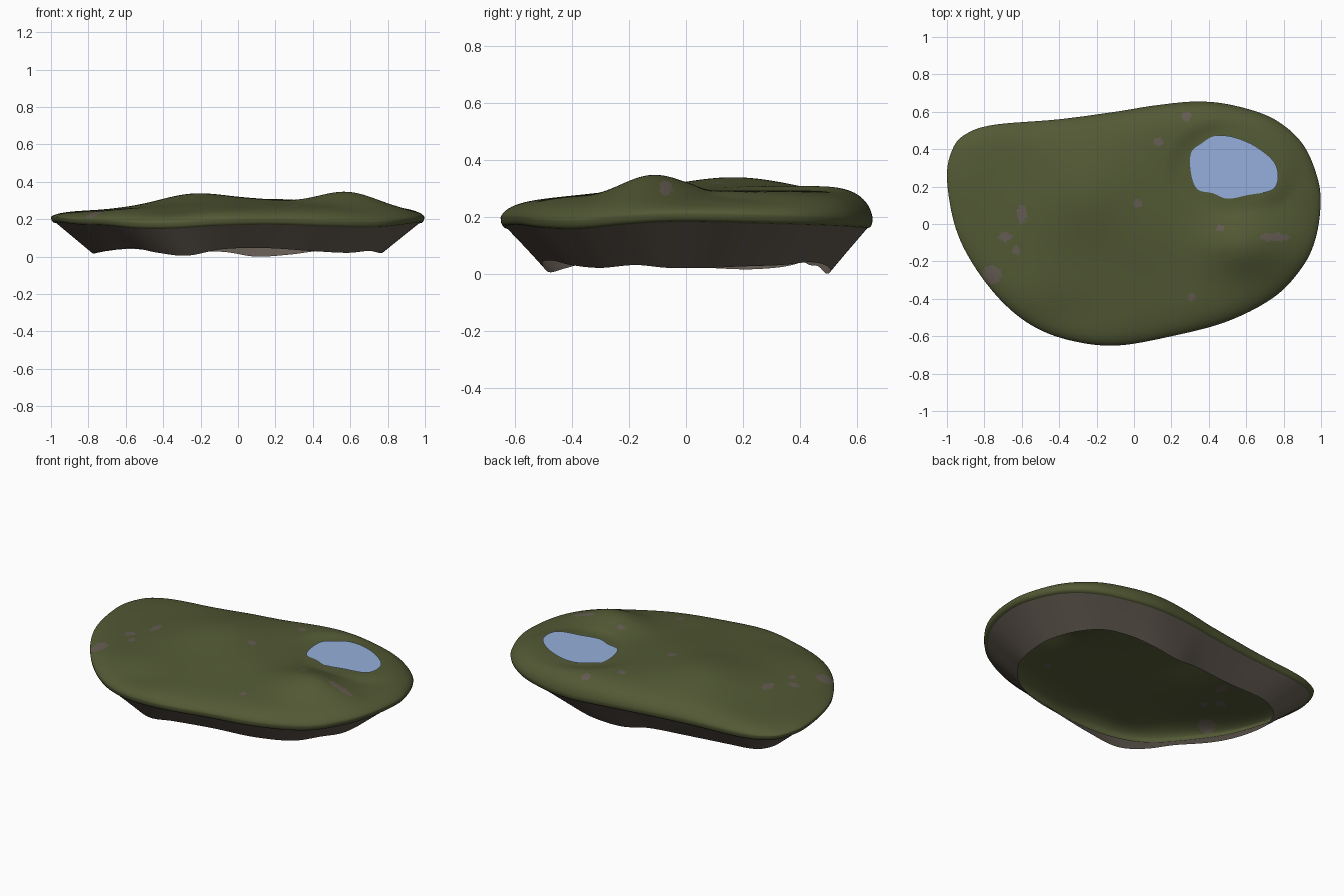
import bpy, math

if "Cube" in bpy.data.objects:
    bpy.data.objects.remove(bpy.data.objects["Cube"])


def material(name, rgb):
    m = bpy.data.materials.new(name)
    m.diffuse_color = (*rgb, 1)
    m.use_nodes = True
    m.node_tree.nodes["Principled BSDF"].inputs["Base Color"].default_value = m.diffuse_color
    return m


GRASS = material("moss green", (0.085, 0.10, 0.035))
ROCK = material("brown rock", (0.128, 0.106, 0.085))
WATER = material("pond blue", (0.30, 0.43, 0.71))

# Island edge: x, y, height of the turf's lower lip, height of the rock's foot
EDGE = [
    (-1.00, 0.25, .180, .015), (-.97, .40, .175, .02), (-.90, .48, .17, .03), (-.75, .53, .165, .04),
    (-.40, .56, .165, .03), (-.10, .60, .165, .025), (.12, .635, .165, .00), (.35, .655, .16, .01),
    (.55, .63, .16, .03), (.75, .56, .165, .04), (.90, .43, .17, .03), (.98, .25, .175, .025),
    (.997, .10, .18, .02), (.97, -.08, .18, .02), (.90, -.23, .17, .03), (.75, -.39, .155, .02),
    (.50, -.52, .16, .03), (.20, -.60, .17, .045), (-.10, -.65, .165, .04), (-.35, -.62, .15, .005),
    (-.55, -.54, .15, .02), (-.72, -.40, .165, .045), (-.87, -.20, .17, .035), (-.96, 0.0, .18, .025),
]
POND = [(.305, .38), (.36, .43), (.43, .47), (.53, .465), (.65, .415), (.75, .33), (.77, .24),
        (.735, .18), (.61, .155), (.50, .135), (.42, .165), (.34, .185), (.305, .27)]
# Bare rock patches: x, y, half width, half depth
PATCHES = [(-.76, -.27, .05, .05), (-.60, .05, .024, .05), (-.69, -.07, .035, .024),
           (-.63, -.14, .022, .024), (.02, .11, .026, .022), (.13, .44, .028, .024),
           (.28, .575, .026, .024), (.75, -.07, .08, .022), (.31, -.39, .02, .024), (.46, -.02, .02, .02)]
POND_Z = 0.298


def smooth_loop(points, steps):
    """Closed Catmull-Rom curve through points of any dimension."""
    out, n = [], len(points)
    for i in range(n):
        a, b, c, d = (points[(i + k) % n] for k in (-1, 0, 1, 2))
        for s in range(steps):
            t = s / steps
            out.append(tuple(0.5 * (2 * q + (r - p) * t + (2 * p - 5 * q + 4 * r - w) * t * t
                                    + (3 * q - p - 3 * r + w) * t ** 3)
                             for p, q, r, w in zip(a, b, c, d)))
    return out


def bump(x, y, cx, cy, rx, ry):
    return math.exp(-((x - cx) / rx) ** 2 - ((y - cy) / ry) ** 2)


def ground(x, y):
    """Rolling turf height, levelled out under the pond."""
    h = 0.272 + 0.06 * bump(x, y, -.24, .16, .24, .26) + 0.073 * bump(x, y, .59, -.12, .22, .16)
    h += 0.036 * bump(x, y, .30, .45, .50, .32) + 0.03 * bump(x, y, .10, -.05, .30, .25)
    h -= 0.022 * bump(x, y, -.9, .1, .4, .6) + 0.022 * bump(x, y, -.35, -.52, .2, .14)
    h += 0.003 * math.sin(9 * x + 4 * y) * math.sin(8 * y - 3 * x)
    d = math.hypot((x - .535) / .25, (y - .305) / .19)
    w = min(1, max(0, (1.5 - d) / 0.5))
    w = w * w * (3 - 2 * w)
    return h + (POND_Z - 0.006 - h) * w


def build(name, verts, faces, mats, rule=None):
    me = bpy.data.meshes.new(name)
    me.from_pydata(verts, [], faces)
    for m in mats:
        me.materials.append(m)
    for p in me.polygons:
        p.use_smooth = True
        if rule:
            p.material_index = rule(p.center)
    ob = bpy.data.objects.new(name, me)
    bpy.context.collection.objects.link(ob)
    return ob


def bridge(rings, n, first=0):
    """Quads between consecutive rings of n vertices."""
    return [(first + r * n + i, first + (r + 1) * n + i,
             first + (r + 1) * n + (i + 1) % n, first + r * n + (i + 1) % n)
            for r in range(rings - 1) for i in range(n)]


edge = smooth_loop(EDGE, 14)
n = len(edge)

# Turf: domed top made of scaled rings, then a rounded lip; steeper at the back
levels = 70
verts = [(0, 0, ground(0, 0))]
for k in range(1, levels + 1):
    s = math.sin(k / levels * math.pi / 2) ** 0.9 if k < levels else 1.0
    for x, y, lip, foot in edge:
        rim = lip + 0.030
        power = 7 + 9 * max(0, y) * min(1, max(0, x + .6))
        verts.append((x * s, y * s, rim + (ground(x * s, y * s) - rim) * (1 - s ** power) ** 0.6))
for s, dz in ((.997, .014), (.988, .003), (.975, .0)):
    verts += [(x * s, y * s, lip + dz) for x, y, lip, foot in edge]
faces = [(0, 1 + i, 1 + (i + 1) % n) for i in range(n)] + bridge(levels + 3, n, 1)


def bare(c):
    return int(any(math.hypot((c.x - x) / rx, (c.y - y) / ry) < 1 for x, y, rx, ry in PATCHES))


build("grass_top", verts, faces, [GRASS, ROCK], bare)

# Rock skirt: open underneath, tapering inward to a wavy foot
verts = []
steps = 5
for k in range(steps + 1):
    t = k / steps
    s = 0.978 + (0.775 - 0.978) * t
    verts += [(x * s, y * s, lip + .004 + (foot - lip - .004) * t) for x, y, lip, foot in edge]
build("rock_skirt", verts, bridge(steps + 1, n), [ROCK])

# Pond: thin flat sheet with an irregular shore
shore = smooth_loop(POND, 5)
build("pond_water", [(x, y, POND_Z) for x, y in shore], [tuple(range(len(shore)))], [WATER])
